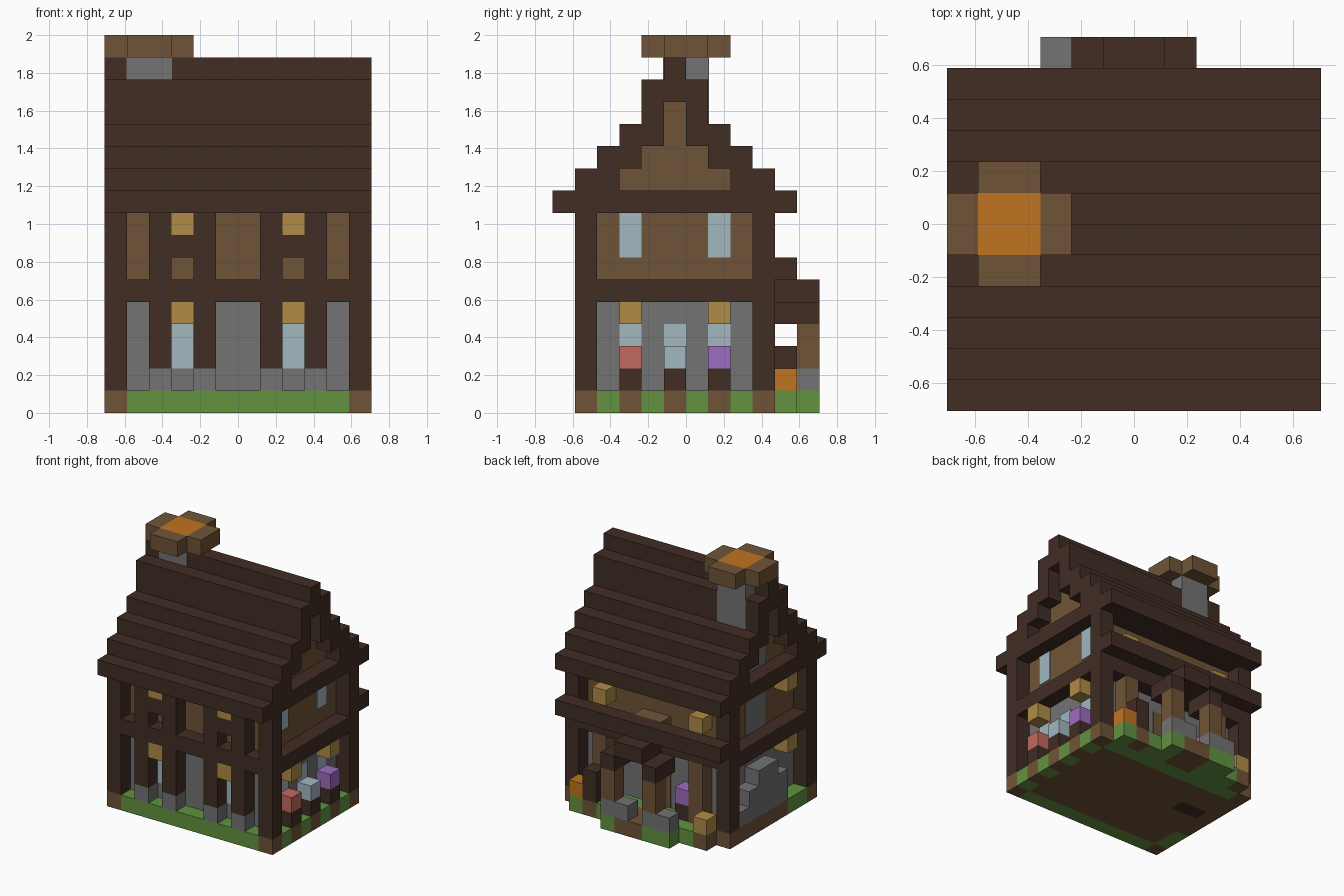
import bpy

cube = bpy.data.objects.get("Cube")
if cube:
    bpy.data.objects.remove(cube, do_unlink=True)

UNIT = 2 / 17          # edge of one building block
HALF = 6 * UNIT        # footprint is twelve blocks square


def material(name, red, green, blue):
    def linear(value):
        value /= 255
        return value / 12.92 if value < 0.04 else ((value + 0.055) / 1.055) ** 2.4
    colour = (linear(red), linear(green), linear(blue), 1)
    mat = bpy.data.materials.new(name)
    mat.use_nodes = True
    mat.diffuse_color = colour
    mat.node_tree.nodes["Principled BSDF"].inputs["Base Color"].default_value = colour
    return mat


dark_wood = material("dark wood", 65, 45, 36)
plank = material("plank brown", 112, 84, 55)
stone = material("stone grey", 115, 115, 115)
grass = material("grass green", 98, 147, 64)
glass = material("pale blue", 162, 183, 192)
lamp = material("lamp yellow", 176, 139, 70)
ember = material("ember orange", 192, 116, 33)
red_bloom = material("flower red", 194, 104, 97)
purple_bloom = material("flower purple", 157, 109, 192)


def block(name, mat, start, size=(1, 1, 1), grow=0.0):
    """Box given in block units: lower corner and size."""
    corners = []
    low = [start[0] * UNIT - HALF, start[1] * UNIT - HALF, start[2] * UNIT]
    high = [low[axis] + size[axis] * UNIT for axis in range(3)]
    low = [low[0] - grow, low[1] - grow, low[2]]
    high = [high[0] + grow, high[1] + grow, high[2]]
    for z in (low[2], high[2]):
        for x, y in ((0, 0), (1, 0), (1, 1), (0, 1)):
            corners.append((high[0] if x else low[0], high[1] if y else low[1], z))
    faces = [(3, 2, 1, 0), (4, 5, 6, 7)]
    faces += [(n, (n + 1) % 4, (n + 1) % 4 + 4, n + 4) for n in range(4)]
    mesh = bpy.data.meshes.new(name)
    mesh.from_pydata(corners, [], faces)
    mesh.materials.append(mat)
    obj = bpy.data.objects.new(name, mesh)
    bpy.context.collection.objects.link(obj)
    return obj


def mirrored(name, mat, start, size=(1, 1, 1)):
    """Same block on both halves of the front."""
    block(name + "_right", mat, start, size)
    block(name + "_left", mat, (12 - start[0] - size[0], start[1], start[2]), size)


THIN = 0.06            # plate thickness in block units

# Ground: soil core with a rim of soil and grass
block("soil_core", plank, (1, 2, 0), (10, 4, 1))
block("soil_back", plank, (3, 6, 0), (8, 3, 1))
block("soil_corner", plank, (1, 7, 0), (2, 2, 1))
block("hearth_foot", dark_wood, (1, 6, 0), (2, 1, 1))
block("front_grass", grass, (1, 1, 0), (10, 1, 1))
block("back_grass", grass, (1, 9, 0), (10, 1, 1))
for y in range(1, 10):
    block("east_rim", plank if y % 2 else grass, (11, y, 0))
    block("west_rim", grass if y in (2, 3) else plank, (0, y, 0))
for x in range(1, 11):
    block("yard_rim", plank if x in (1, 5, 6, 9) else grass, (x, 10, 0))
for x in range(3, 8):
    block("porch_ground", plank if x in (5, 6) else grass, (x, 11, 0))

# Walls and floor beams
block("lower_wall", stone, (1, 2, 1), (10, 7, 4))
block("floor_beam", dark_wood, (0, 1, 5), (12, 9, 1))
block("upper_wall", plank, (1, 2, 6), (10, 7, 3))
for y in (1, 9):
    mirrored("lower_corner_post", dark_wood, (0, y, 1), (1, 1, 4))
    mirrored("upper_corner_post", dark_wood, (0, y, 6), (1, 1, 3))

# Front timber frame, lamps and windows
for x in (2, 4):
    mirrored("post_foot", stone, (x, 1, 1))
    mirrored("lower_post", dark_wood, (x, 1, 2), (1, 1, 3))
    mirrored("upper_post", dark_wood, (x, 1, 6), (1, 1, 3))
mirrored("window_rail", dark_wood, (3, 1, 7))
mirrored("lower_lamp", lamp, (3, 1, 4))
mirrored("upper_lamp", lamp, (3, 1, 8))
mirrored("front_window", glass, (3, 2 - THIN, 2), (1, THIN, 2))

# East side: flower pots, lamps and windows
for y, bloom in ((3, red_bloom), (5, glass), (7, purple_bloom)):
    block("flower_pot", dark_wood, (11, y, 1))
    block("flower", bloom, (11, y, 2))
    block("small_window", glass, (11, y, 3), (THIN, 1, 1))
    if y != 5:
        block("east_lamp", lamp, (11, y, 4))
        block("tall_window", glass, (11, y, 7), (THIN, 1, 2))

# West side: stone fireplace and lamps
for y, height in zip(range(4, 9), (2, 3, 3, 2, 1)):
    block("fireplace", stone, (0, y, 1), (1, 1, height))
for z in (4, 8):
    block("west_lamp", lamp, (0, 3, z))

# Stepped roof with gable walls
block("eave_floor", dark_wood, (0, 0, 9), (12, 11, 1))
for step in range(1, 4):
    z = step + 9
    block("front_roof_step", dark_wood, (0, step, z), (12, 2, 1))
    block("back_roof_step", dark_wood, (0, 9 - step, z), (12, 2, 1))
    block("gable_wall", plank, (1, step + 2, z), (10, 7 - 2 * step, 1))
block("gable_peak", plank, (1, 5, 13), (10, 1, 1))
for y in (4, 6):
    block("roof_top_step", dark_wood, (0, y, 13), (12, 1, 1))
block("roof_top", dark_wood, (0, 4, 14), (12, 3, 1))
block("ridge", dark_wood, (0, 5, 15), (12, 1, 1))

# Chimney
block("chimney", stone, (1, 5, 1), (2, 2, 15), grow=0.003)
block("chimney_fire", ember, (1, 5, 16), (2, 2, 1))
for x in (0, 3):
    block("chimney_cap_side", plank, (x, 5, 16), (1, 2, 1))
for y in (4, 7):
    block("chimney_cap_end", plank, (1, y, 16), (2, 1, 1))

# Back porch
block("porch_shelf", dark_wood, (0, 10, 6), (12, 1, 1))
block("porch_roof_top", dark_wood, (5, 10, 5), (2, 2, 1))
mirrored("porch_roof_side", dark_wood, (4, 10, 4), (1, 2, 1))
mirrored("porch_post_foot", stone, (4, 11, 1))
mirrored("porch_post", plank, (4, 11, 2), (1, 1, 2))
for x in (3, 6):
    block("porch_stone", stone, (x, 11, 1))
block("back_door", plank, (5, 9, 1), (2, THIN, 3))
mirrored("back_post", plank, (2, 9, 1), (1, 1, 4))
mirrored("back_lamp", lamp, (2, 9, 7))
block("back_sill", plank, (5, 9, 6), (2, 1, 1))

# Yard items
block("pumpkin", ember, (10, 10, 1))
block("barrel", dark_wood, (9, 10, 1), (1, 1, 2))
block("yard_lamp", lamp, (1, 10, 1))
block("back_pot", dark_wood, (3, 9, 1))
block("back_flower", purple_bloom, (3, 9, 2))
